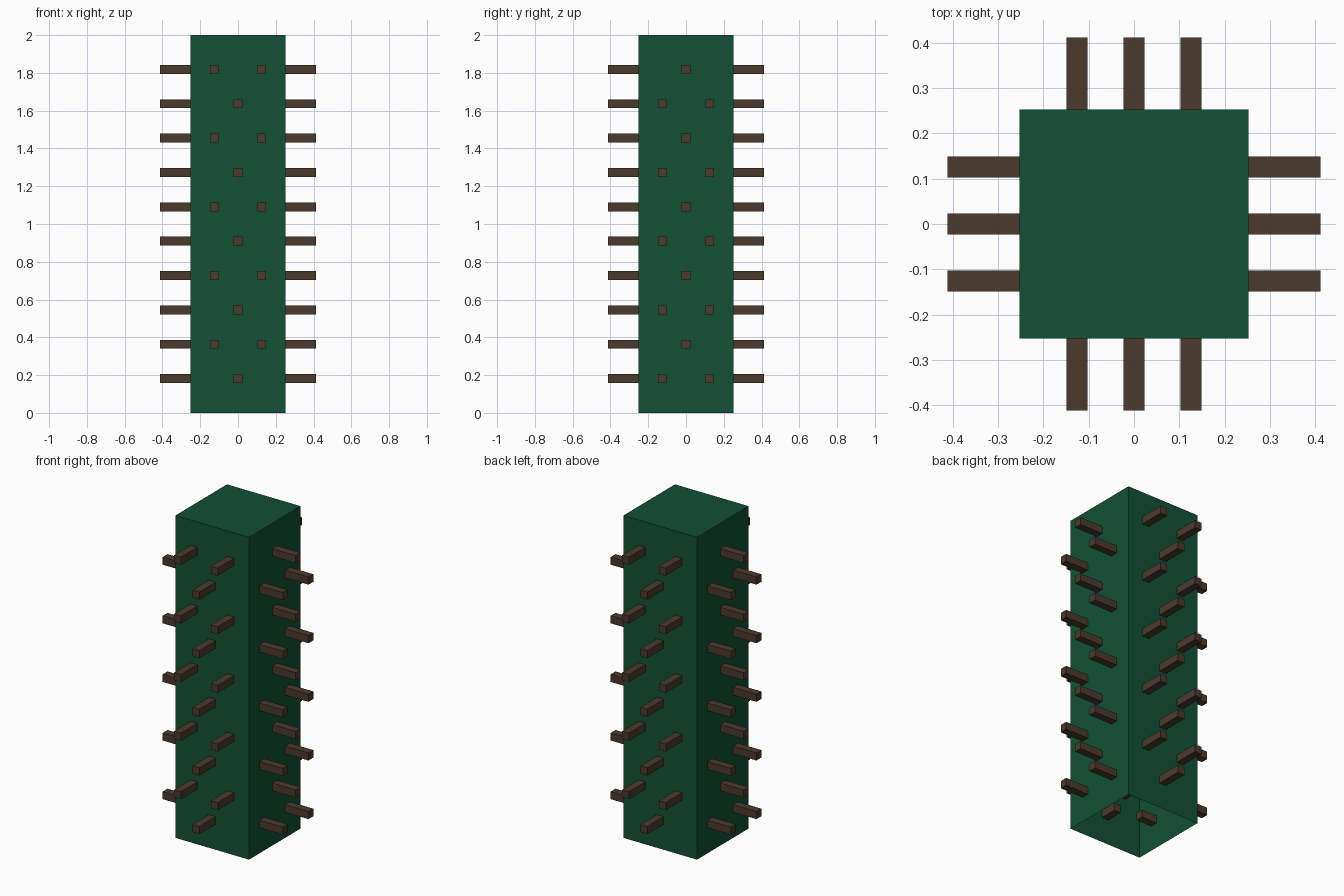
import bpy, bmesh, math
from mathutils import Matrix

cube = bpy.data.objects.get("Cube")
if cube:
    bpy.data.objects.remove(cube, do_unlink=True)

HEIGHT = 2.0
HALF = 0.2525            # half width of the column
PEG = 0.047              # peg thickness
INNER, OUTER = 0.145, 0.412   # peg ends, measured from the centre axis
ROWS = 10
STEP = HEIGHT / (ROWS + 1)
SIDE = 0.126             # sideways offset of paired pegs


def material(name, color):
    mat = bpy.data.materials.new(name)
    mat.use_nodes = True
    mat.diffuse_color = (*color, 1)
    mat.node_tree.nodes["Principled BSDF"].inputs["Base Color"].default_value = (*color, 1)
    return mat


def finish(name, bm, mat):
    mesh = bpy.data.meshes.new(name)
    bm.to_mesh(mesh)
    bm.free()
    mesh.materials.append(mat)
    obj = bpy.data.objects.new(name, mesh)
    bpy.context.collection.objects.link(obj)
    return obj


green = material("dark green", (0.006, 0.08, 0.037))
brown = material("dark brown", (0.072, 0.042, 0.026))

# Hollow square column, open at the bottom
bm = bmesh.new()
bmesh.ops.create_cube(bm, size=1, matrix=Matrix.Translation((0, 0, HEIGHT / 2))
                      @ Matrix.Diagonal((2 * HALF, 2 * HALF, HEIGHT, 1)))
bottom = [f for f in bm.faces if f.normal.z < -0.5]
bmesh.ops.delete(bm, geom=bottom, context='FACES_ONLY')
finish("column", bm, green)

# Staggered pegs through each wall; neighbouring walls swap the pattern
for i, wall in enumerate(("front", "left", "back", "right")):
    turn = Matrix.Rotation(i * math.pi / 2, 4, 'Z')
    bm = bmesh.new()
    for row in range(ROWS):
        single = (row + i) % 2 == 0
        for x in ((0,) if single else (-SIDE, SIDE)):
            place = Matrix.Translation((x, -(INNER + OUTER) / 2, (row + 1) * STEP))
            size = Matrix.Diagonal((PEG, OUTER - INNER, PEG, 1))
            bmesh.ops.create_cube(bm, size=1, matrix=turn @ place @ size)
    finish(wall + "_pegs", bm, brown)
